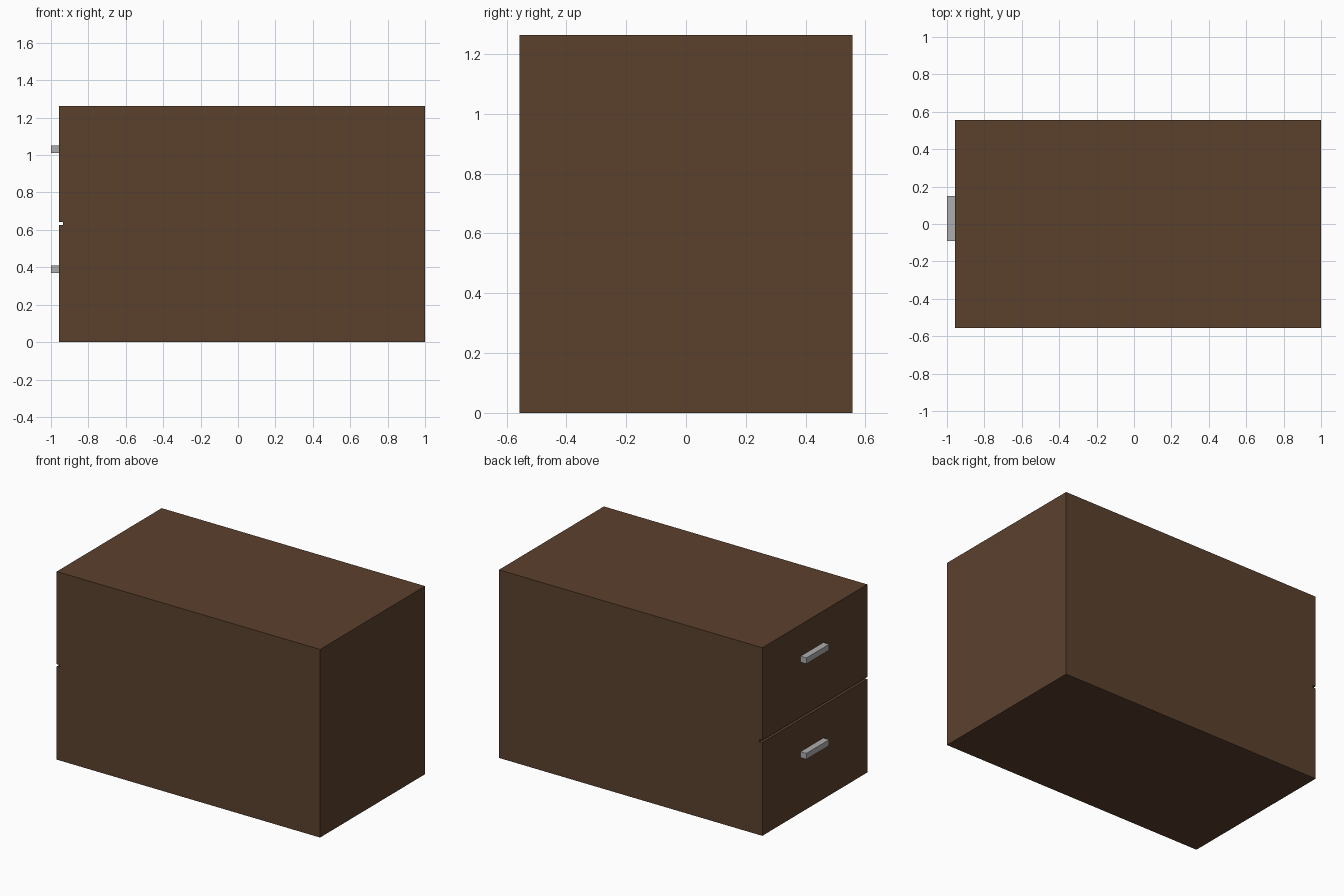
import bpy, bmesh
from mathutils import Vector

if "Cube" in bpy.data.objects:
    bpy.data.objects.remove(bpy.data.objects["Cube"])


def material(name, rgb):
    m = bpy.data.materials.new(name)
    m.diffuse_color = (*rgb, 1.0)
    m.use_nodes = True
    m.node_tree.nodes["Principled BSDF"].inputs["Base Color"].default_value = m.diffuse_color
    return m


def add_object(name, bm, mat):
    bmesh.ops.recalc_face_normals(bm, faces=bm.faces)
    mesh = bpy.data.meshes.new(name)
    bm.to_mesh(mesh)
    bm.free()
    mesh.materials.append(mat)
    ob = bpy.data.objects.new(name, mesh)
    bpy.context.collection.objects.link(ob)
    return ob


wood = material("dark_brown_wood", (0.105, 0.052, 0.027))
metal = material("grey_metal", (0.42, 0.42, 0.42))

FRONT, BACK, HALF, TOP = -0.957, 1.0, 0.557, 1.263

# Cabinet: side profile with a groove between the drawers, extruded across the width
profile = [(FRONT, 0), (BACK, 0), (BACK, TOP), (FRONT, TOP),
           (FRONT, 0.641), (-0.936, 0.641), (-0.936, 0.626), (FRONT, 0.626)]
bm = bmesh.new()
face = bm.faces.new([bm.verts.new((x, -HALF, z)) for x, z in profile])
out = bmesh.ops.extrude_face_region(bm, geom=[face])
moved = [v for v in out["geom"] if isinstance(v, bmesh.types.BMVert)]
bmesh.ops.translate(bm, verts=moved, vec=Vector((0, 2 * HALF, 0)))
add_object("cabinet_body", bm, wood)

# Drawer handles: plain square bars
for name, z in (("lower_handle", 0.39), ("upper_handle", 1.031)):
    bm = bmesh.new()
    bmesh.ops.create_cube(bm, size=1)
    bmesh.ops.scale(bm, verts=bm.verts, vec=(0.043, 0.242, 0.04))
    ob = add_object(name, bm, metal)
    ob.location = (-0.9785, 0.03, z)
